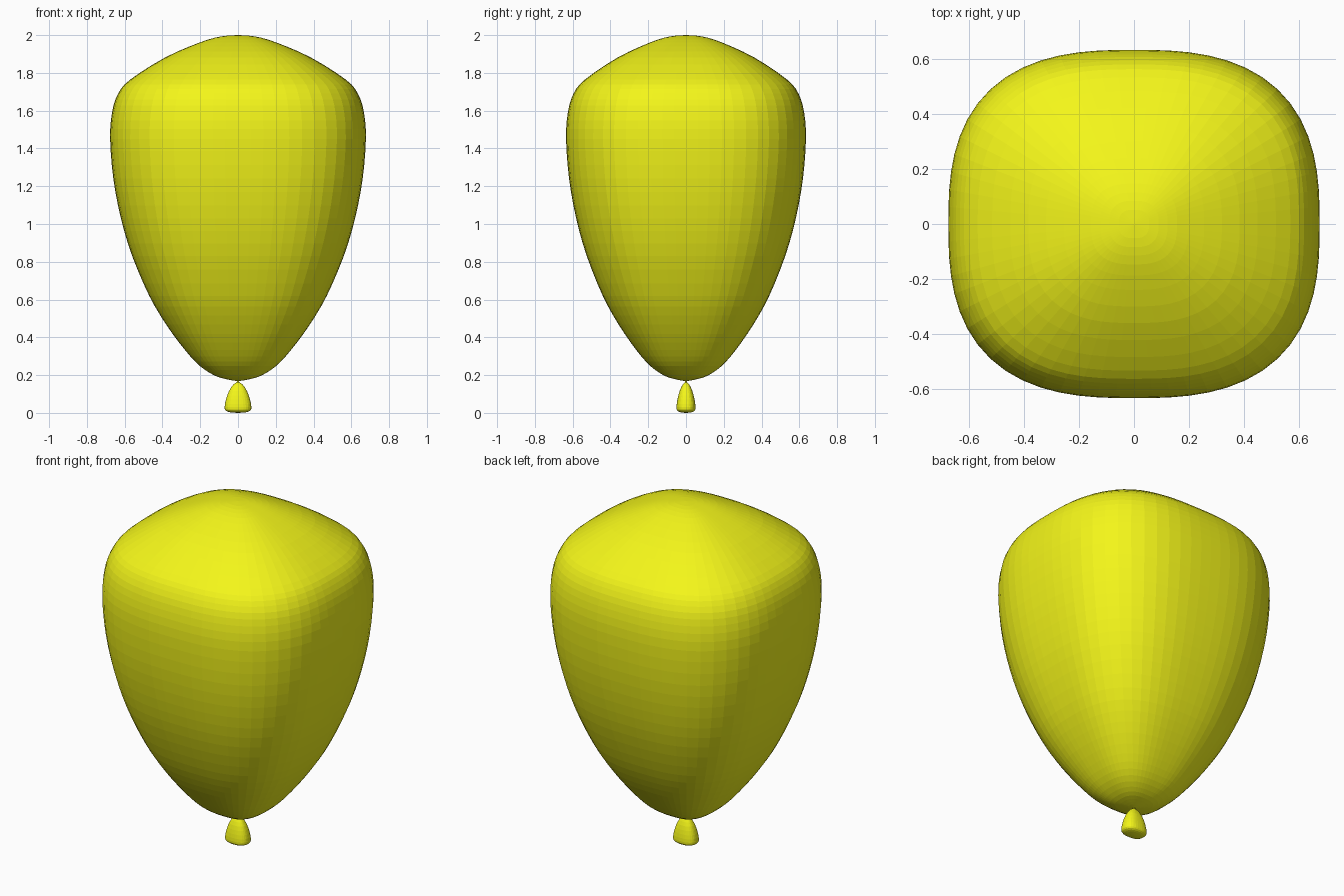
import bpy, bmesh, math

if "Cube" in bpy.data.objects:
    bpy.data.objects.remove(bpy.data.objects["Cube"])

yellow = bpy.data.materials.new("yellow_rubber")
yellow.diffuse_color = (0.9, 0.92, 0.01, 1)
yellow.use_nodes = True
yellow.node_tree.nodes["Principled BSDF"].inputs["Base Color"].default_value = yellow.diffuse_color


def smooth_profile(pts, steps):
    """Catmull-Rom through (radius, height) points."""
    out = []
    for i in range(len(pts) - 1):
        p0, p1 = pts[max(i - 1, 0)], pts[i]
        p2, p3 = pts[i + 1], pts[min(i + 2, len(pts) - 1)]
        for k in range(steps):
            t = k / steps
            out.append(tuple(0.5 * (2 * b + (c - a) * t + (2 * a - 5 * b + 4 * c - d) * t**2
                                    + (3 * b - a - 3 * c + d) * t**3)
                             for a, b, c, d in zip(p0, p1, p2, p3)))
    return out + [pts[-1]]


def loft(name, pts, depth, power, sides, steps):
    """Rounded-square rings stacked along a profile, closed at both poles."""
    prof = smooth_profile(pts, steps)
    bm = bmesh.new()
    rings = []
    for r, z in prof[1:-1]:
        ring = []
        for i in range(sides):
            a = 2 * math.pi * i / sides
            c, s = math.cos(a), math.sin(a)
            k = r / (abs(c)**power + abs(s)**power)**(1 / power)
            ring.append(bm.verts.new((k * c, k * s * depth, z)))
        rings.append(ring)
    bottom = bm.verts.new((0, 0, prof[0][1]))
    top = bm.verts.new((0, 0, prof[-1][1]))
    for i in range(sides):
        j = (i + 1) % sides
        bm.faces.new((bottom, rings[0][j], rings[0][i]))
        bm.faces.new((top, rings[-1][i], rings[-1][j]))
        for lo, hi in zip(rings, rings[1:]):
            bm.faces.new((lo[i], lo[j], hi[j], hi[i]))
    me = bpy.data.meshes.new(name)
    bm.to_mesh(me)
    bm.free()
    me.materials.append(yellow)
    ob = bpy.data.objects.new(name, me)
    bpy.context.collection.objects.link(ob)
    return ob


# Inflated body
loft("balloon_body",
     [(0, .168), (.05, .176), (.12, .196), (.20, .247), (.28, .332), (.38, .467),
      (.47, .62), (.56, .83), (.62, 1.03), (.66, 1.24), (.677, 1.45), (.667, 1.59),
      (.635, 1.69), (.57, 1.765), (.385, 1.882), (.20, 1.962), (.09, 1.993), (0, 2.0)],
     0.938, 2.7, 64, 3)

# Tied end and thin neck
loft("balloon_knot",
     [(0, .0), (.04, .003), (.065, .012), (.071, .03), (.064, .07), (.048, .115),
      (.025, .15), (.007, .162), (.006, .175), (0, .178)],
     0.71, 2.5, 32, 2)
